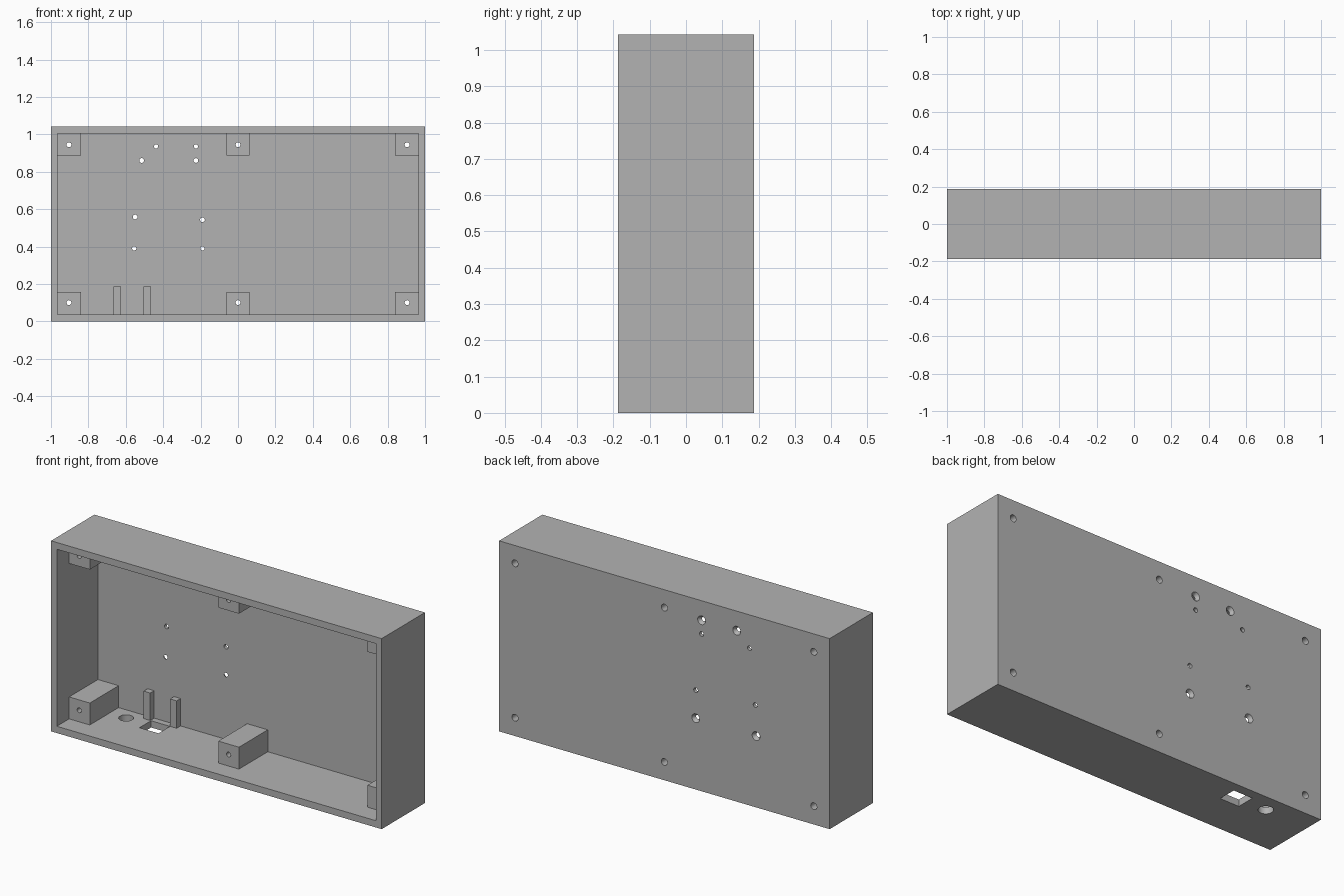
import bpy
import math

if "Cube" in bpy.data.objects:
    bpy.data.objects.remove(bpy.data.objects["Cube"], do_unlink=True)

W, D, H = 1.0, 0.187, 1.042      # half width, half depth, height
IN, WALL = 0.965, 0.037          # inner half width, floor and top thickness
BACK = 0.168                     # inner face of the back panel
SINK = 0.01                      # overlap of joined parts

grey = bpy.data.materials.new("plain grey")
grey.use_nodes = True
grey.diffuse_color = (0.45, 0.45, 0.45, 1)
grey.node_tree.nodes["Principled BSDF"].inputs["Base Color"].default_value = (0.45, 0.45, 0.45, 1)


def box(name, x0, x1, y0, y1, z0, z1):
    bpy.ops.mesh.primitive_cube_add(size=1, location=((x0 + x1) / 2, (y0 + y1) / 2, (z0 + z1) / 2))
    ob = bpy.context.object
    ob.name = name
    ob.scale = (x1 - x0, y1 - y0, z1 - z0)
    bpy.ops.object.transform_apply(location=True, rotation=True, scale=True)
    ob.data.materials.append(grey)
    return ob


def bore(name, x, z, y0, y1, r0, r1):
    """Round cutter along y, radius r0 at y0 and r1 at y1."""
    bpy.ops.mesh.primitive_cone_add(vertices=32, radius1=r0, radius2=r1, depth=y1 - y0,
                                    location=(x, (y0 + y1) / 2, z), rotation=(-math.pi / 2, 0, 0))
    ob = bpy.context.object
    ob.name = name
    ob.data.materials.append(grey)
    return ob


def combine(target, tool, operation):
    mod = target.modifiers.new(tool.name, "BOOLEAN")
    mod.operation, mod.object, mod.solver = operation, tool, "EXACT"
    bpy.context.view_layer.objects.active = target
    bpy.ops.object.modifier_apply(modifier=mod.name)
    bpy.data.objects.remove(tool, do_unlink=True)


# Open-fronted case
case = box("enclosure_case", -W, W, -D, D, 0, H)
combine(case, box("cavity", -IN, IN, -D - 0.1, BACK, WALL, H - WALL), "DIFFERENCE")

# Screw posts along the floor and the top, set back from the rim
for x0, x1 in ((-IN - SINK, -0.84), (-0.0625, 0.0625), (0.84, IN + SINK)):
    for z0, z1 in ((WALL - SINK, 0.157), (0.887, H - WALL + SINK)):
        combine(case, box("screw_post", x0, x1, -0.081, BACK + SINK, z0, z1), "UNION")

# Two upright guides on either side of the switch opening
for x in (-0.645, -0.485):
    combine(case, box("guide", x - 0.02, x + 0.02, 0.134, BACK + SINK, WALL - SINK, 0.187), "UNION")

# Post screw holes, widened from the back
for x in (-0.904, 0, 0.904):
    for z in (0.1, 0.944):
        combine(case, bore("screw_hole", x, z, -0.15, 0.25, 0.013, 0.013), "DIFFERENCE")
        combine(case, bore("head_recess", x, z, 0.09, 0.25, 0.0185, 0.0185), "DIFFERENCE")

# Plain holes in the back panel
for x, z in ((-0.515, 0.86), (-0.225, 0.86), (-0.55, 0.558), (-0.19, 0.543)):
    combine(case, bore("panel_hole", x, z, 0.12, 0.25, 0.0125, 0.0125), "DIFFERENCE")

# Countersunk holes in the back panel
for x, z in ((-0.438, 0.935), (-0.225, 0.935), (-0.555, 0.39), (-0.19, 0.39)):
    combine(case, bore("panel_hole", x, z, 0.12, 0.25, 0.011, 0.011), "DIFFERENCE")
    combine(case, bore("countersink", x, z, BACK, D + 0.001, 0.0112, 0.0245), "DIFFERENCE")

# Switch opening and round cable hole in the floor
combine(case, box("switch_opening", -0.62, -0.505, 0.034, 0.134, -0.05, 0.08), "DIFFERENCE")
bpy.ops.mesh.primitive_cylinder_add(vertices=32, radius=0.037, depth=0.2, location=(-0.74, 0.09, 0))
cable_hole = bpy.context.object
cable_hole.data.materials.append(grey)
combine(case, cable_hole, "DIFFERENCE")

# Smooth hole walls, sharp box edges
bpy.ops.object.select_all(action="DESELECT")
case.select_set(True)
bpy.context.view_layer.objects.active = case
bpy.ops.object.shade_smooth_by_angle(angle=math.radians(30))
